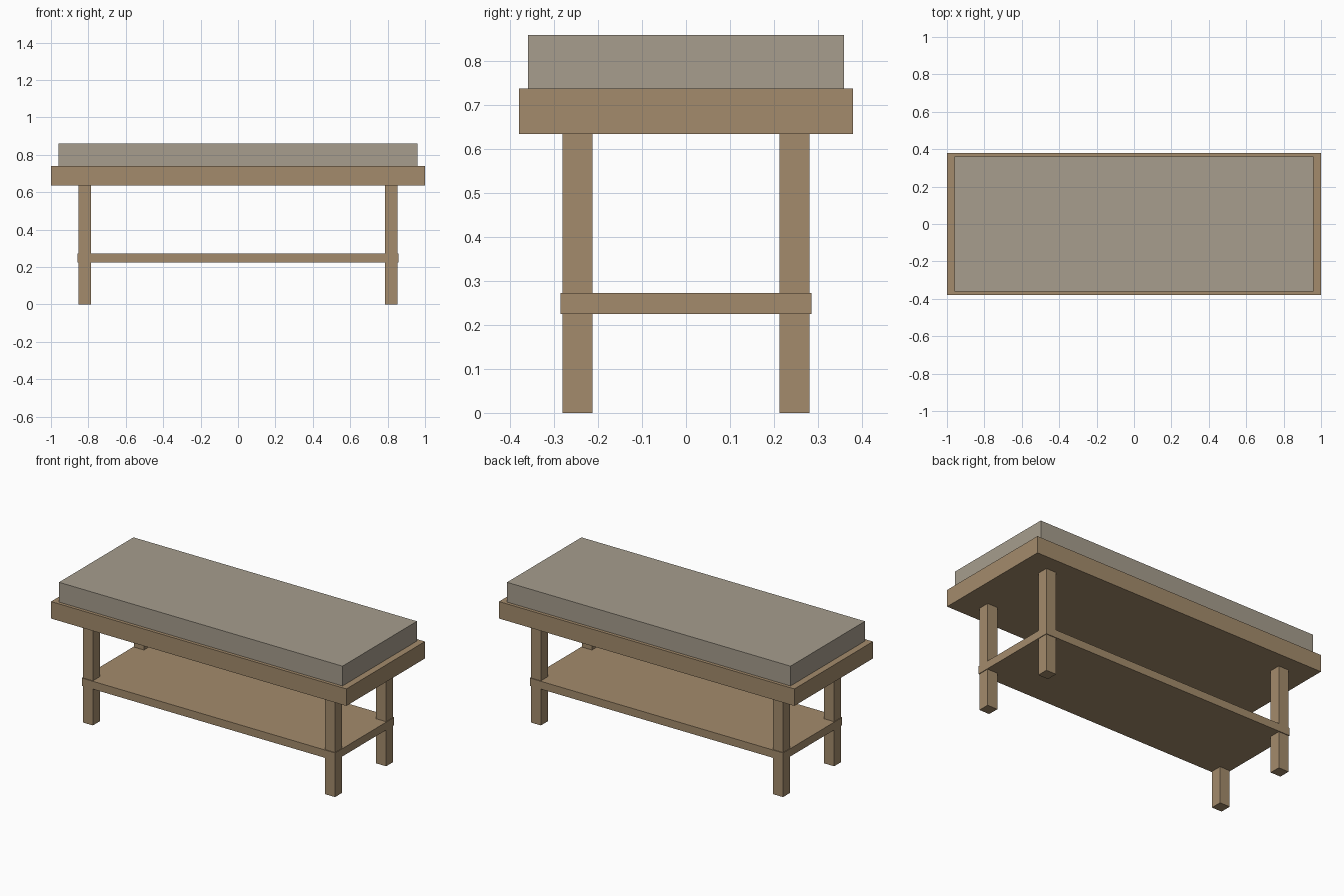
import bpy

if "Cube" in bpy.data.objects:
    bpy.data.objects.remove(bpy.data.objects["Cube"])


def material(name, color):
    mat = bpy.data.materials.new(name)
    mat.diffuse_color = (*color, 1.0)
    mat.use_nodes = True
    mat.node_tree.nodes["Principled BSDF"].inputs["Base Color"].default_value = mat.diffuse_color
    return mat


wood = material("wood", (0.37, 0.26, 0.15))
fabric = material("fabric", (0.385, 0.34, 0.27))


def box(name, x, y, z, mat):
    """Box from (min, max) ranges on each axis."""
    center = [(a + b) / 2 for a, b in (x, y, z)]
    bpy.ops.mesh.primitive_cube_add(size=1, location=center)
    obj = bpy.context.object
    obj.name = name
    obj.scale = [b - a for a, b in (x, y, z)]
    bpy.ops.object.transform_apply(location=False, rotation=False, scale=True)
    obj.data.materials.append(mat)
    return obj


# Padded top and the frame under it
box("cushion", (-0.96, 0.96), (-0.36, 0.36), (0.739, 0.86), fabric)
box("bench_frame", (-1.0, 1.0), (-0.38, 0.38), (0.635, 0.739), wood)

# Low shelf, slightly proud of the legs
box("shelf", (-0.858, 0.858), (-0.286, 0.286), (0.225, 0.273), wood)

# Four legs
HALF = 0.034
for side_y, depth in ((-1, "front"), (1, "back")):
    for side_x, side in ((-1, "left"), (1, "right")):
        cx, cy = side_x * 0.82, side_y * 0.247
        box(f"{depth}_{side}_leg", (cx - HALF, cx + HALF),
            (cy - HALF, cy + HALF), (0.0, 0.635), wood)
